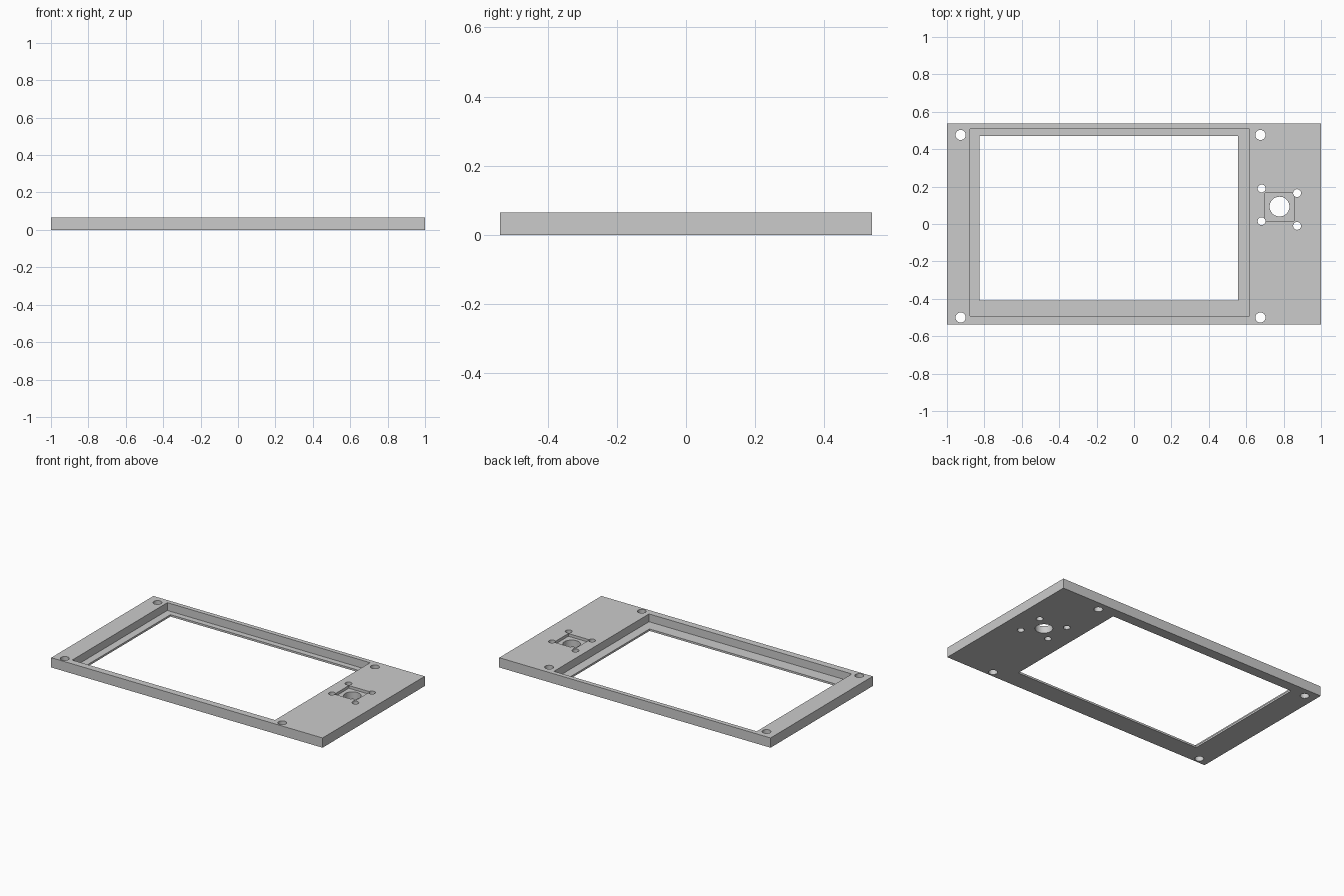
import bpy
import math

if "Cube" in bpy.data.objects:
    bpy.data.objects.remove(bpy.data.objects["Cube"], do_unlink=True)

THICK = 0.065   # plate thickness
LIP = 0.013     # thickness of the ledge around the window
POCKET = 0.047  # floor height of the small square pocket
OVER = 0.05     # how far cutters stick out

grey = bpy.data.materials.new("light_grey")
grey.use_nodes = True
colour = (0.6, 0.6, 0.6, 1)
grey.diffuse_color = colour
grey.node_tree.nodes["Principled BSDF"].inputs["Base Color"].default_value = colour


def box(name, x0, x1, y0, y1, z0, z1):
    bpy.ops.mesh.primitive_cube_add(
        size=1, location=((x0 + x1) / 2, (y0 + y1) / 2, (z0 + z1) / 2))
    ob = bpy.context.object
    ob.name = name
    ob.scale = (x1 - x0, y1 - y0, z1 - z0)
    bpy.ops.object.transform_apply(location=True, rotation=False, scale=True)
    return ob


def drill(name, x, y, radius):
    bpy.ops.mesh.primitive_cylinder_add(
        vertices=40, radius=radius, depth=THICK + 2 * OVER,
        location=(x, y, THICK / 2))
    ob = bpy.context.object
    ob.name = name
    return ob


def cut(target, cutter):
    cutter.hide_render = True
    mod = target.modifiers.new(cutter.name, "BOOLEAN")
    mod.operation = "DIFFERENCE"
    mod.solver = "EXACT"
    mod.object = cutter
    bpy.ops.object.select_all(action="DESELECT")
    bpy.context.view_layer.objects.active = target
    target.select_set(True)
    bpy.ops.object.modifier_apply(modifier=mod.name)
    bpy.data.objects.remove(cutter, do_unlink=True)


# Rectangular plate
plate = box("display_faceplate", -1, 1, -0.538, 0.538, 0, THICK)
plate.data.materials.append(grey)

# Display recess with the off-centre window through its floor
cut(plate, box("recess", -0.877, 0.618, -0.493, 0.508, LIP, THICK + OVER))
cut(plate, box("window", -0.827, 0.556, -0.41, 0.47, -OVER, THICK))

# Square pocket with a shaft hole
cut(plate, box("pocket", 0.70, 0.856, 0.016, 0.167, POCKET, THICK + OVER))
cut(plate, drill("shaft_hole", 0.778, 0.093, 0.053))

# Corner screw holes around the display
for x in (-0.927, 0.676):
    for y in (-0.5, 0.476):
        cut(plate, drill("screw_hole", x, y, 0.027))

# Small mounting holes around the pocket, the right pair slightly lower
for x, low, high in ((0.682, 0.015, 0.19), (0.872, -0.01, 0.165)):
    for y in (low, high):
        cut(plate, drill("mount_hole", x, y, 0.021))

# Smooth bores, sharp edges
bpy.context.view_layer.objects.active = plate
plate.select_set(True)
bpy.ops.object.shade_smooth_by_angle(angle=math.radians(30))
